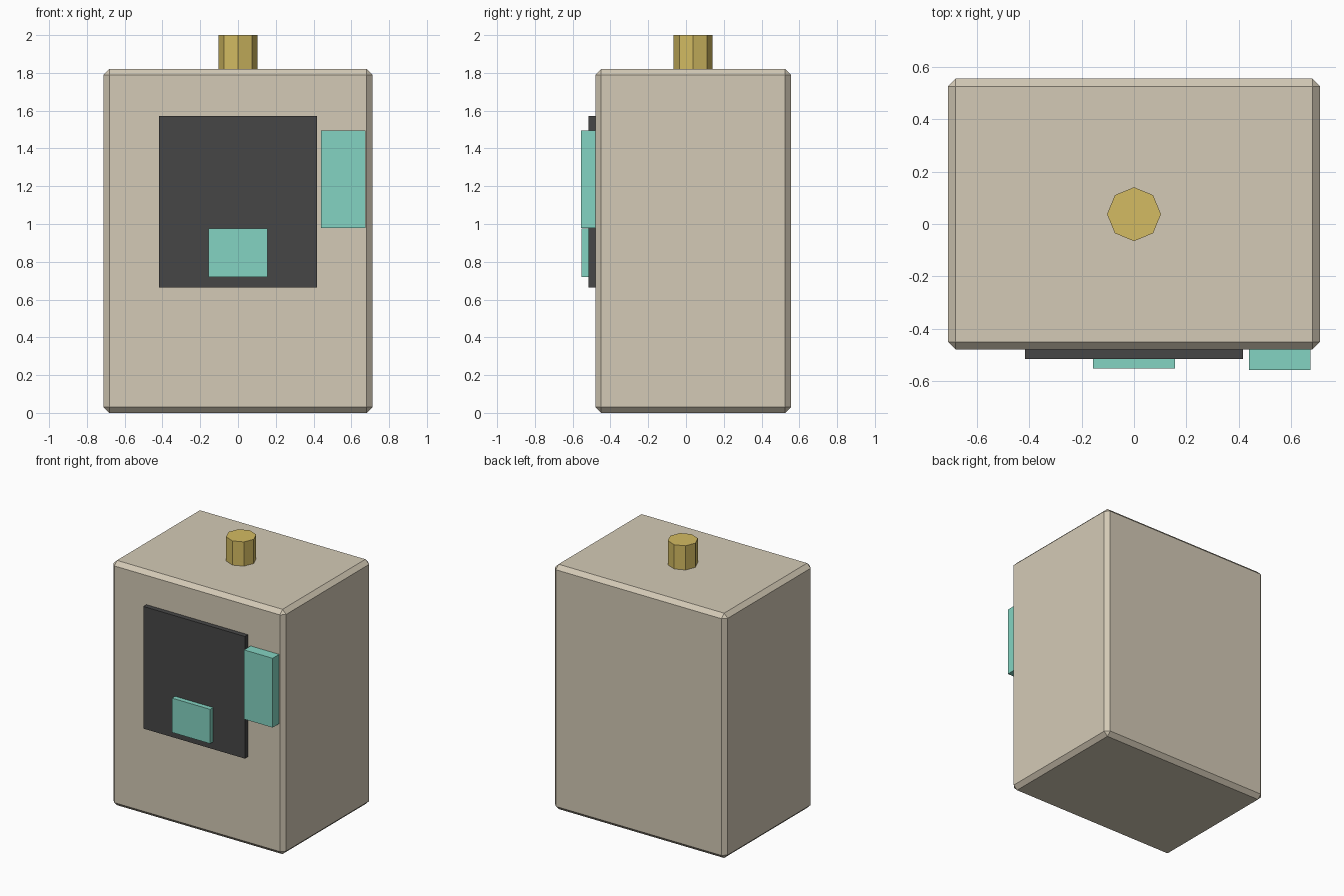
import bpy, bmesh
from mathutils import Matrix

if "Cube" in bpy.data.objects:
    bpy.data.objects.remove(bpy.data.objects["Cube"])


def srgb(*c):
    return [((v / 255 + 0.055) / 1.055) ** 2.4 for v in c] + [1.0]


def material(name, *c):
    m = bpy.data.materials.new(name)
    m.diffuse_color = srgb(*c)
    m.use_nodes = True
    m.node_tree.nodes["Principled BSDF"].inputs["Base Color"].default_value = m.diffuse_color
    return m


BEIGE = material("beige", 212, 202, 182)
CHARCOAL = material("charcoal", 70, 70, 70)
TEAL = material("teal", 132, 212, 194)
BRASS = material("brass", 211, 187, 98)


def finish(name, bm, mat):
    me = bpy.data.meshes.new(name)
    bm.to_mesh(me)
    bm.free()
    me.materials.append(mat)
    ob = bpy.data.objects.new(name, me)
    bpy.context.collection.objects.link(ob)
    return ob


def box(name, lo, hi, mat, chamfer=0):
    bm = bmesh.new()
    bmesh.ops.create_cube(bm, size=1)
    for v in bm.verts:
        v.co = [hi[i] if v.co[i] > 0 else lo[i] for i in range(3)]
    if chamfer:
        bmesh.ops.bevel(bm, geom=bm.edges[:], offset=chamfer, segments=1, affect='EDGES')
    return finish(name, bm, mat)


FRONT, BACK, TOP = -0.48, 0.555, 1.82

# Chamfered cabinet body
box("body", (-0.711, FRONT, 0), (0.711, BACK, TOP), BEIGE, 0.03)

# Front panel with raised plate, and the block beside it
box("front_panel", (-0.417, -0.516, 0.665), (0.417, FRONT + 0.01, 1.573), CHARCOAL)
box("panel_plate", (-0.157, -0.552, 0.72), (0.157, -0.506, 0.975), TEAL)
box("side_block", (0.44, -0.557, 0.98), (0.675, FRONT + 0.01, 1.495), TEAL)

# Octagonal knob on top
bm = bmesh.new()
bmesh.ops.create_cone(bm, cap_ends=True, segments=8, radius1=0.103, radius2=0.103,
                      depth=0.2, matrix=Matrix.Translation((0, (FRONT + BACK) / 2, 1.9)))
finish("top_knob", bm, BRASS)
